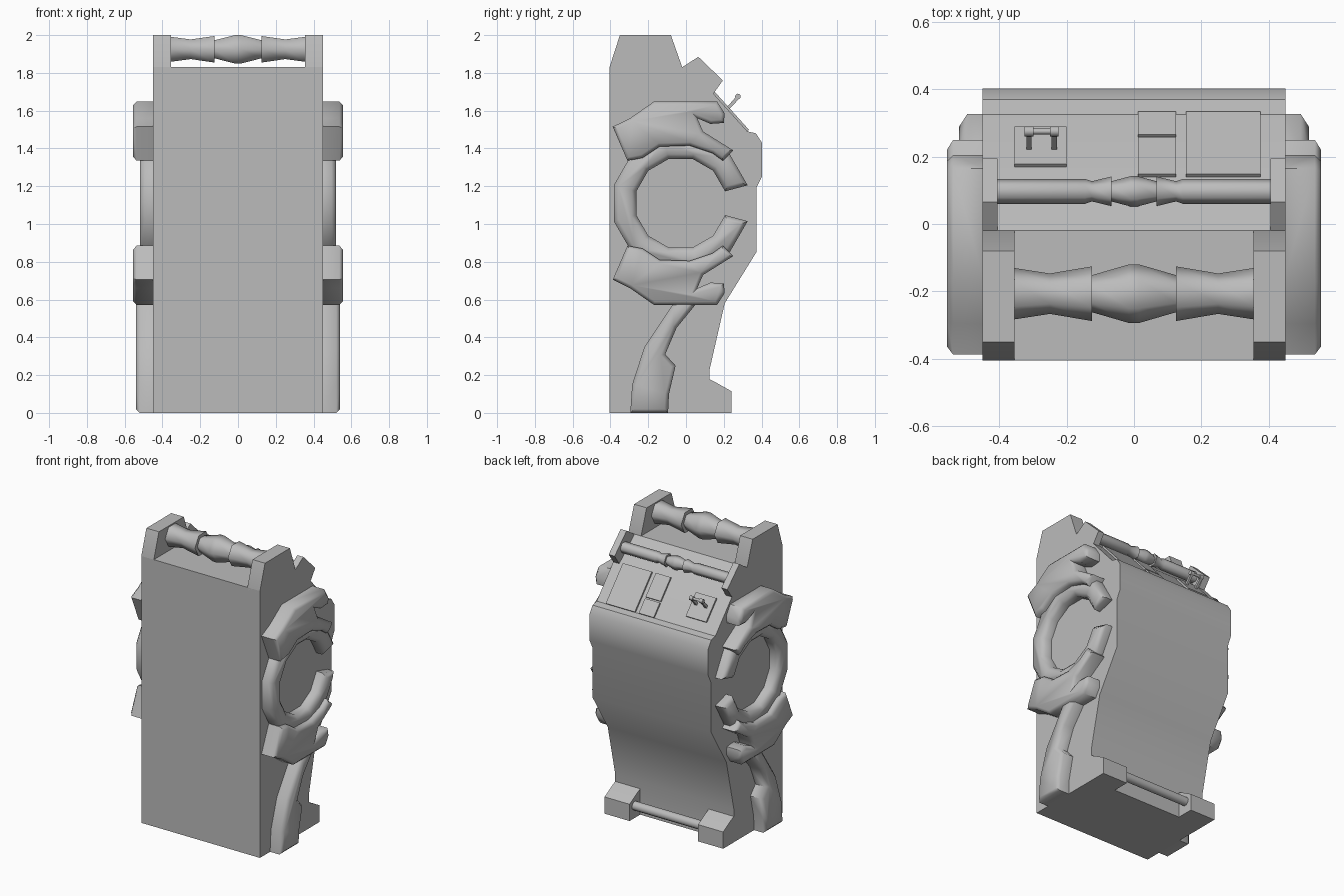
import bpy, bmesh, math
from mathutils import Vector

if "Cube" in bpy.data.objects:
    bpy.data.objects.remove(bpy.data.objects["Cube"])

grey = bpy.data.materials.new("mid_grey")
grey.diffuse_color = (0.5, 0.5, 0.5, 1)
grey.use_nodes = True
grey.node_tree.nodes["Principled BSDF"].inputs["Base Color"].default_value = grey.diffuse_color


def finish(name, bm, mirror=False, angle=35):
    bmesh.ops.recalc_face_normals(bm, faces=bm.faces)
    me = bpy.data.meshes.new(name)
    bm.to_mesh(me)
    bm.free()
    ob = bpy.data.objects.new(name, me)
    bpy.context.collection.objects.link(ob)
    me.materials.append(grey)
    if mirror:
        ob.modifiers.new("mirror", 'MIRROR')
    bpy.ops.object.select_all(action='DESELECT')
    ob.select_set(True)
    bpy.context.view_layer.objects.active = ob
    bpy.ops.object.shade_smooth_by_angle(angle=math.radians(angle))
    return ob


def prism(name, pts, x0, x1, mirror=False, chamfer=0.0, angle=35):
    """Side outline in (y, z), extruded along x."""
    bm = bmesh.new()
    face = bm.faces.new([bm.verts.new((x0, y, z)) for y, z in pts])
    ext = bmesh.ops.extrude_face_region(bm, geom=[face], use_keep_orig=True)
    moved = [g for g in ext['geom'] if isinstance(g, bmesh.types.BMVert)]
    bmesh.ops.translate(bm, verts=moved, vec=(x1 - x0, 0, 0))
    if chamfer:
        rim = [e for e in bm.edges if all(abs(v.co.x - x1) < 1e-5 for v in e.verts)]
        bmesh.ops.bevel(bm, geom=rim, offset=chamfer, segments=1, affect='EDGES')
    return finish(name, bm, mirror, angle)


def turned(name, profile, y, z, sides=6, angle=62):
    """Turned bar along x from (x, radius) pairs, closed at both ends."""
    bm = bmesh.new()
    rings = []
    for x, r in profile:
        rings.append([bm.verts.new((x, y + r * math.cos(math.tau * i / sides),
                                    z + r * math.sin(math.tau * i / sides)))
                      for i in range(sides)])
    for a, b in zip(rings, rings[1:]):
        for i in range(sides):
            j = (i + 1) % sides
            bm.faces.new((a[i], a[j], b[j], b[i]))
    bm.faces.new(rings[0])
    bm.faces.new(rings[-1])
    return finish(name, bm, angle=angle)


def both_ends(half):
    """Symmetric bar profile from its positive half, outermost point first."""
    return [(-x, r) for x, r in half] + [(x, r) for x, r in reversed(half)]


# Cabinet body
prism("cabinet_body", [
    (-0.405, 0), (-0.405, 1.83), (-0.02, 1.83), (0.145, 1.69), (0.325, 1.49),
    (0.37, 1.48), (0.402, 1.43), (0.402, 1.25), (0.372, 1.19), (0.372, 0.85),
    (0.205, 0.58), (0.125, 0.23), (0.125, 0)], -0.45, 0.45)

# Raised cheeks at the top and brackets for the small rail
prism("top_cheek", [(-0.405, 1.80), (-0.405, 1.83), (-0.35, 2.0), (-0.08, 2.0),
                    (-0.02, 1.83), (-0.02, 1.80)], 0.355, 0.45, True)
prism("rail_bracket", [(-0.02, 1.83), (0.065, 1.885), (0.195, 1.76), (0.145, 1.69)],
      0.405, 0.45, True)

# Turned handle and small rail
turned("top_handle", both_ends([(0.36, 0.077), (0.25, 0.06), (0.125, 0.081), (0.125, 0.055),
                                (0.015, 0.087)]), -0.207, 1.925)
turned("small_rail", both_ends([(0.41, 0.037), (0.145, 0.037), (0.125, 0.03), (0.067, 0.044),
                                (0.067, 0.03), (0.01, 0.045)]), 0.097, 1.785)

# Open ring on each side
CY, CZ = -0.028, 1.11
angles = [math.radians(15 + 30 * i) for i in range(12)]
ring = [(CY + 0.367 * math.cos(a), CZ + 0.367 * math.sin(a)) for a in angles]
ring += [(CY + 0.243 * math.cos(a), CZ + 0.243 * math.sin(a)) for a in reversed(angles)]
prism("side_ring", ring, 0.445, 0.52, True, 0.025, 50)

# Two-fingered claws above and below the ring
claw = [(-0.388, 1.515), (-0.296, 1.56), (-0.17, 1.648), (0.165, 1.648), (0.205, 1.585),
        (0.2, 1.535), (0.13, 1.53), (0.06, 1.56), (0.09, 1.49), (0.25, 1.39), (0.195, 1.335),
        (0.14, 1.375), (0.02, 1.415), (-0.14, 1.41), (-0.23, 1.35), (-0.31, 1.335)]
prism("upper_claw", claw, 0.445, 0.555, True, 0.018, 50)
prism("lower_claw", [(y, 2 * CZ - z) for y, z in claw], 0.445, 0.555, True, 0.018, 50)

# Curved leg below the lower claw
prism("side_leg", [(-0.295, 0), (-0.285, 0.15), (-0.22, 0.35), (-0.08, 0.56), (-0.04, 0.62),
                   (0.08, 0.62), (0.04, 0.56), (-0.05, 0.45), (-0.11, 0.31), (-0.055, 0.25),
                   (-0.09, 0.1), (-0.095, 0)], 0.445, 0.54, True, 0.02, 50)

# Rear feet with a rod between them
prism("rear_foot", [(0.11, 0), (0.11, 0.185), (0.16, 0.16), (0.24, 0.115), (0.24, 0)],
      0.26, 0.45, True)
turned("foot_rod", [(-0.27, 0.03), (0.27, 0.03)], 0.185, 0.085, 10)


# Sloping control plates, placed by their plan rectangle
def slope_z(y):
    return 1.69 + (y - 0.145) * (1.49 - 1.69) / (0.325 - 0.145)


def plate(name, x0, x1, y0, y1, h=0.012):
    n = Vector((0, 0.743, 0.669))
    pts = []
    for y, k in ((y0, -h), (y1, -h), (y1, h), (y0, h)):
        pts.append((y + n.y * k, slope_z(y) + n.z * k))
    prism(name, pts, x0, x1)


plate("large_panel", 0.155, 0.375, 0.14, 0.325)
plate("small_panel_lower", 0.012, 0.125, 0.257, 0.325)
plate("small_panel_upper", 0.012, 0.125, 0.14, 0.25)
plate("lever_plate", -0.355, -0.2, 0.17, 0.28)

# Twin lever with a cross bar
for i, x in enumerate((-0.312, -0.237)):
    prism(f"lever_stem_{i + 1}", [(0.205, 1.605), (0.215, 1.592), (0.285, 1.668), (0.272, 1.682)],
          x - 0.008, x + 0.008)
    turned(f"lever_knob_{i + 1}", [(x - 0.013, 0.015), (x + 0.013, 0.015)], 0.275, 1.675, 8)
turned("lever_bar", [(-0.325, 0.009), (-0.224, 0.009)], 0.275, 1.675, 8)
